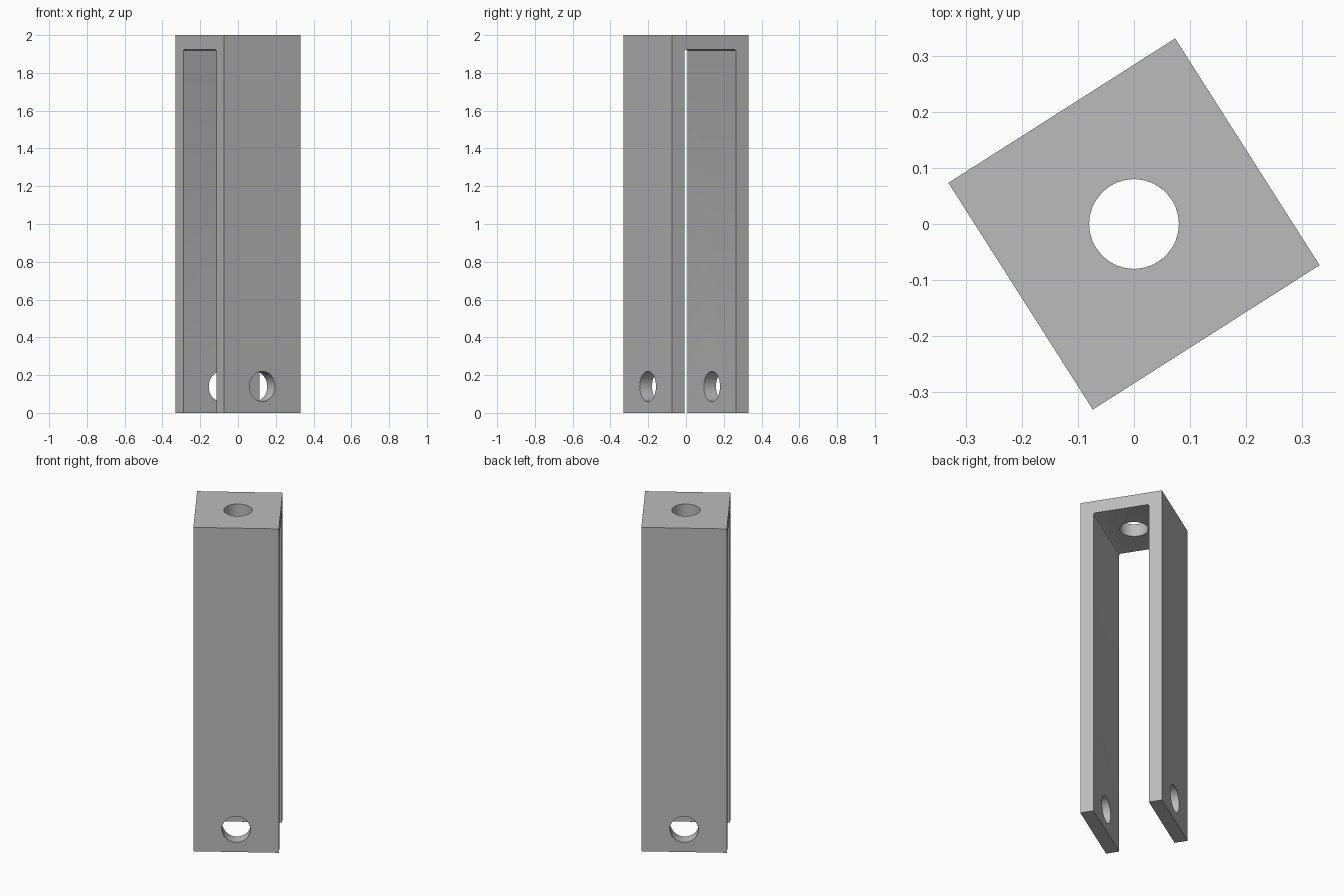
import bpy, bmesh, math
from mathutils import Matrix

SIDE, HEIGHT, WALL = 0.479, 2.0, 0.077
HOLE_R, HOLE_Z = 0.08, 0.14
TURN = Matrix.Rotation(math.radians(32.5), 4, 'Z')

cube = bpy.data.objects.get("Cube")
if cube:
    bpy.data.objects.remove(cube, do_unlink=True)

grey = bpy.data.materials.new("plain grey")
grey.use_nodes = True
colour = (0.5, 0.5, 0.5, 1)
grey.diffuse_color = colour
grey.node_tree.nodes["Principled BSDF"].inputs["Base Color"].default_value = colour


def make_object(name, bm):
    bmesh.ops.recalc_face_normals(bm, faces=bm.faces)
    mesh = bpy.data.meshes.new(name)
    bm.to_mesh(mesh)
    bm.free()
    mesh.materials.append(grey)
    obj = bpy.data.objects.new(name, mesh)
    bpy.context.collection.objects.link(obj)
    return obj


# U-shaped bracket: side profile swept across its width
h, inner, under = SIDE / 2, SIDE / 2 - WALL, HEIGHT - WALL
profile = [(-h, 0), (-h, HEIGHT), (h, HEIGHT), (h, 0),
           (inner, 0), (inner, under), (-inner, under), (-inner, 0)]
bm = bmesh.new()
face = bm.faces.new([bm.verts.new((-h, y, z)) for y, z in profile])
sweep = bmesh.ops.extrude_face_region(bm, geom=[face])
bmesh.ops.translate(bm, vec=(SIDE, 0, 0),
                    verts=[v for v in sweep["geom"] if isinstance(v, bmesh.types.BMVert)])

# Small fillets where the legs meet the top plate
corners = [e for e in bm.edges
           if all(abs(v.co.z - under) < 1e-4 for v in e.verts)
           and abs(e.verts[0].co.y - e.verts[1].co.y) < 1e-4]
bmesh.ops.bevel(bm, geom=corners, offset=0.01, segments=3, profile=0.5, affect='EDGES')
bmesh.ops.transform(bm, matrix=TURN, verts=bm.verts)
bracket = make_object("u_bracket", bm)


# Round holes: one down through the top, one across both legs
def drill(name, matrix, depth):
    bm = bmesh.new()
    bmesh.ops.create_cone(bm, cap_ends=True, segments=32, radius1=HOLE_R,
                          radius2=HOLE_R, depth=depth, matrix=matrix)
    cutter = make_object(name, bm)
    cutter.hide_render = True
    mod = bracket.modifiers.new(name, 'BOOLEAN')
    mod.operation = 'DIFFERENCE'
    mod.solver = 'EXACT'
    mod.object = cutter
    return cutter


cutters = [
    drill("top_hole", Matrix.Translation((0, 0, HEIGHT)), 0.4),
    drill("leg_hole", Matrix.Translation((0, 0, HOLE_Z)) @ TURN
          @ Matrix.Rotation(math.pi / 2, 4, 'X'), 1.0),
]

# Apply the cuts and discard the cutters
bpy.context.view_layer.objects.active = bracket
bracket.select_set(True)
for mod in list(bracket.modifiers):
    bpy.ops.object.modifier_apply(modifier=mod.name)
for cutter in cutters:
    bpy.data.objects.remove(cutter, do_unlink=True)

bpy.ops.object.select_all(action='DESELECT')
bracket.select_set(True)
bpy.ops.object.shade_smooth_by_angle(angle=math.radians(30))
